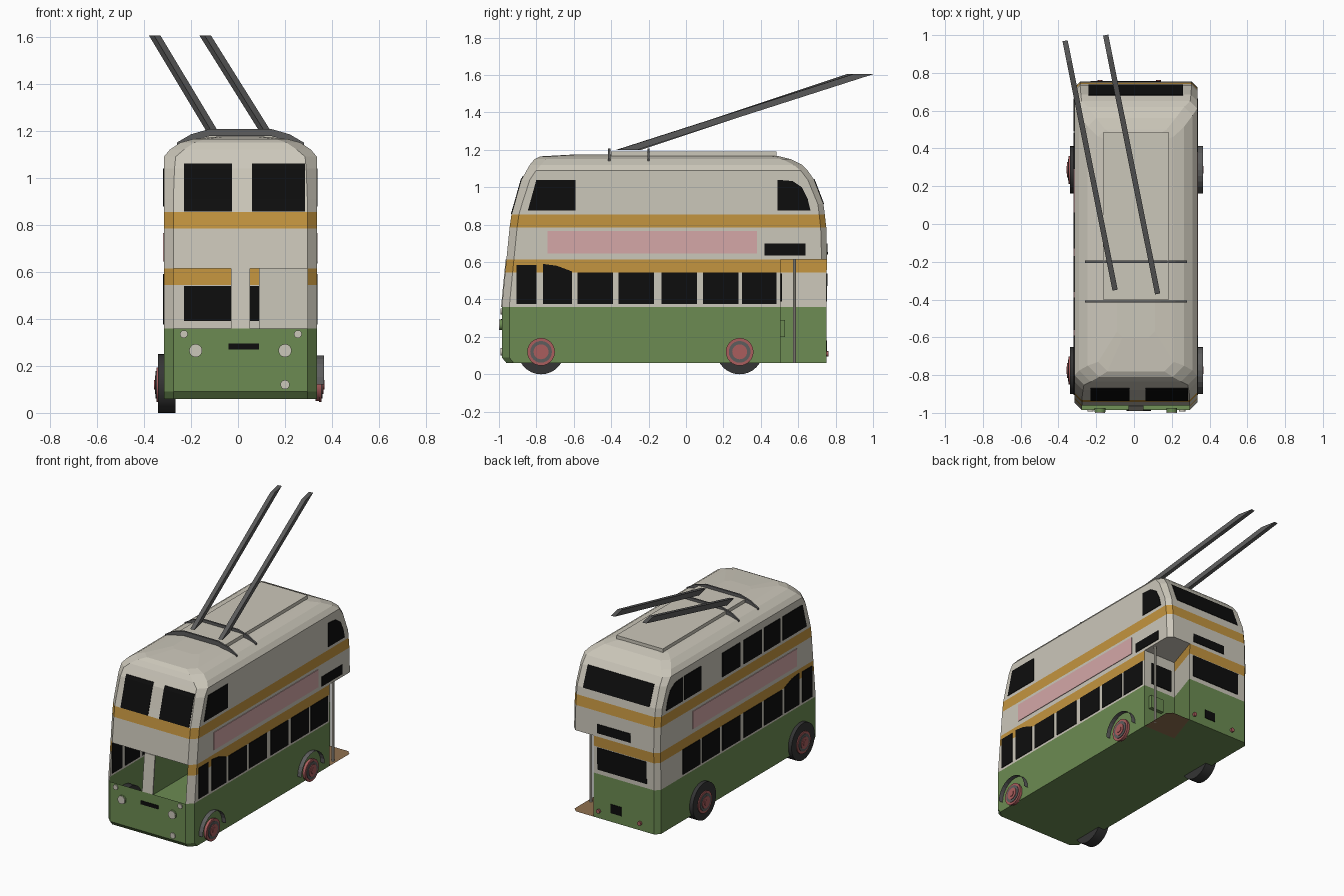
import bpy, bmesh, math
from mathutils import Vector, Matrix

cube = bpy.data.objects.get("Cube")
if cube:
    bpy.data.objects.remove(cube)


def material(name, r, g, b):
    m = bpy.data.materials.new(name)
    m.use_nodes = True
    m.diffuse_color = (r, g, b, 1)
    m.node_tree.nodes["Principled BSDF"].inputs["Base Color"].default_value = (r, g, b, 1)
    return m


CREAM = material("cream", .60, .57, .49)
GREEN = material("green", .15, .26, .085)
ORANGE = material("orange", .55, .30, .05)
PINK = material("pink", .66, .39, .39)
BLACK = material("black", .004, .004, .004)
RED = material("dull red", .40, .11, .11)
GREY = material("dark grey", .11, .11, .11)
TYRE = material("tyre", .035, .035, .035)
BROWN = material("brown", .28, .165, .08)

CX, HW = .01, .325          # body centre line and half width
RIGHT, LEFT = CX + HW, CX - HW


def finish(name, bm, mats):
    bmesh.ops.recalc_face_normals(bm, faces=bm.faces)
    me = bpy.data.meshes.new(name)
    bm.to_mesh(me)
    bm.free()
    for m in mats:
        me.materials.append(m)
    ob = bpy.data.objects.new(name, me)
    bpy.context.scene.collection.objects.link(ob)
    return ob


def prism(name, pts, offset, mat):
    """Flat polygon extruded by an offset vector."""
    bm = bmesh.new()
    off = Vector(offset)
    a = [bm.verts.new(p) for p in pts]
    b = [bm.verts.new(Vector(p) + off) for p in pts]
    bm.faces.new(a)
    bm.faces.new(b[::-1])
    for i in range(len(a)):
        j = (i + 1) % len(a)
        bm.faces.new((a[i], b[i], b[j], a[j]))
    return finish(name, bm, [mat])


def box(name, x0, x1, y0, y1, z0, z1, mat):
    return prism(name, [(x0, y0, z0), (x1, y0, z0), (x1, y1, z0), (x0, y1, z0)], (0, 0, z1 - z0), mat)


def disc(name, loc, r, depth, axis, mat, sides=24):
    bm = bmesh.new()
    turn = Vector((0, 0, 1)).rotation_difference(Vector(axis)).to_matrix().to_4x4()
    bmesh.ops.create_cone(bm, cap_ends=True, segments=sides, radius1=r, radius2=r, depth=depth,
                          matrix=Matrix.Translation(loc) @ turn)
    ob = finish(name, bm, [mat])
    bpy.ops.object.select_all(action='DESELECT')
    ob.select_set(True)
    bpy.context.view_layer.objects.active = ob
    bpy.ops.object.shade_smooth_by_angle()
    return ob


# Body levels: height, front y, rear y, half width, corner cut
LEVELS = [(.06, -.96, .75, HW, .04), (.09, -.985, .75, HW, .04), (.36, -.985, .75, HW, .04),
          (.545, -.967, .752, HW, .04), (.615, -.96, .755, HW, .04), (.785, -.943, .75, HW, .04),
          (.855, -.933, .742, HW, .04), (.91, -.917, .735, HW, .04), (1.04, -.88, .685, HW, .045),
          (1.09, -.852, .65, HW, .05), (1.12, -.835, .62, .30, .06), (1.15, -.81, .56, .255, .06),
          (1.165, -.78, .50, .20, .05), (1.175, -.60, .45, .10, .03)]
DECK = 4                    # level of the upper deck floor
PLATFORM_Y = .505


def end_y(z, col):
    for a, b in zip(LEVELS, LEVELS[1:]):
        if a[0] <= z <= b[0]:
            return a[col] + (b[col] - a[col]) * (z - a[0]) / (b[0] - a[0])


def build_body():
    bm = bmesh.new()
    rings = []
    for z, f, r, w, c in LEVELS:
        d = c * .75
        pts = [(c - w, f), (w - c, f), (w, f + c), (w, min(PLATFORM_Y, r - d - .01)), (w, r - d),
               (w - d, r), (min(.16, w - d - .01), r), (d - w, r), (-w, r - d), (-w, f + c)]
        if len(rings) <= DECK:
            pts.append((.08, PLATFORM_Y))      # inner corner of the platform
        rings.append([bm.verts.new((x + CX, y, z)) for x, y in pts])

    def face(vs, mat):
        bm.faces.new(vs).material_index = mat

    shell = [(i, (i + 1) % 10) for i in range(10)]
    for k in range(len(LEVELS) - 1):
        lo, hi = rings[k], rings[k + 1]
        z = (LEVELS[k][0] + LEVELS[k + 1][0]) / 2
        colour = 1 if z < .36 else 2 if .545 < z < .615 or .785 < z < .855 else 0
        pairs = list(shell)
        if k < DECK:                           # open platform at the rear corner
            pairs = [p for p in shell if p[0] not in (3, 4, 5)] + [(3, 10), (10, 6)]
        if .36 < z < .615:                     # open cab front
            pairs.remove((0, 1))
        for a, b in pairs:
            face((lo[a], lo[b], hi[b], hi[a]), 0 if (a == 3 and b == 10 and z > .36) else colour)
    face(rings[-1], 0)
    face([rings[0][i] for i in (0, 1, 2, 3, 10, 6, 7, 8, 9)], 1)
    face([rings[0][i] for i in (3, 4, 5, 6, 10)], 3)
    face([rings[DECK][i] for i in (3, 4, 5, 6, 10)], 0)
    finish("body_shell", bm, [CREAM, GREEN, ORANGE, BROWN])


build_body()


def end_plate(name, x0, x1, z0, z1, col, mat):
    """Thin plate that follows the slope of the front (col 1) or rear (col 2)."""
    zs = [z0] + [l[0] for l in LEVELS if z0 < l[0] < z1] + [z1]
    side = [(end_y(z, col) - .004, z) for z in zs]
    outline = side + [(y + .008, z) for y, z in side[::-1]]
    prism(name, [(x0, y, z) for y, z in outline], (x1 - x0, 0, 0), mat)


def side_plate(name, x, outline, mat):
    prism(name, [(x - .004, y, z) for y, z in outline], (.008, 0, 0), mat)


def rect(y0, y1, z0, z1):
    return [(y0, z0), (y1, z0), (y1, z1), (y0, z1)]


# Front and rear windows, signs and cab pillar
end_plate("front_upper_window_right", -.23, -.025, .857, 1.06, 1, BLACK)
end_plate("front_upper_window_left", .06, .285, .857, 1.06, 1, BLACK)
end_plate("cab_pillar", -.03, .05, .36, .615, 1, CREAM)
end_plate("front_sign", -.04, .09, .27, .295, 1, BLACK)
end_plate("rear_upper_window", -.24, .26, .91, 1.045, 2, BLACK)
end_plate("rear_sign", -.11, .14, .64, .70, 2, BLACK)
end_plate("rear_lower_window", -.23, .14, .39, .54, 2, BLACK)
end_plate("rear_number_plate", -.04, .04, .12, .18, 2, BLACK)

# Side windows and panels
LOWER = [(-.58, -.39), (-.36, -.17), (-.13, .06), (.09, .28), (.30, .485)]
UPPER = [(-.56, -.39), (-.36, -.17), (-.13, .06), (.29, .47)]
UPPER_FRONT = [(-.845, .877), (-.59, .877), (-.59, 1.04), (-.80, 1.04)]
UPPER_REAR = [(.49, .877), (.665, .877), (.65, .94), (.62, 1.0), (.57, 1.033), (.49, 1.04)]
CAB = [(-.765, .375), (-.61, .375), (-.61, .55), (-.69, .58), (-.765, .59)]
for side, x in (("left", RIGHT), ("right", LEFT)):
    side_plate(side + "_advert_panel", x, rect(-.74, .38, .645, .765), PINK)
    side_plate(side + "_cab_door_window", x, rect(-.905, -.80, .375, .585), BLACK)
    side_plate(side + "_cab_window", x, CAB, BLACK)
    side_plate(side + "_upper_front_window", x, UPPER_FRONT, BLACK)
    side_plate(side + "_upper_rear_window", x, UPPER_REAR, BLACK)
    for y0, y1 in LOWER:
        side_plate(side + "_lower_window", x, rect(y0, y1, .375, .545), BLACK)
for y0, y1 in UPPER:
    side_plate("right_upper_window", LEFT, rect(y0, y1, .877, 1.04), BLACK)
side_plate("side_sign", RIGHT, rect(.42, .64, .635, .70), BLACK)

# Platform fittings
box("bulkhead_window", .12, .28, PLATFORM_Y + .001, PLATFORM_Y + .007, .39, .54, BLACK)
box("platform_locker", .2, .3, PLATFORM_Y, .53, .2, .29, GREEN)
disc("platform_pole", (.31, .58, .34), .009, .56, (0, 0, 1), CREAM, 10)

# Lamps
for x, z, r in ((-.18, .265, .028), (.2, .265, .028), (.2, .12, .02), (-.23, .335, .017), (.255, .335, .017)):
    if r > .025:
        disc("headlamp_case", (x, -.985, z), r, .02, (0, 1, 0), GREEN)
    disc("front_lamp", (x, -.987 - (.008 if r > .025 else 0), z), r * .97, .01, (0, 1, 0), CREAM)
for x in (-.18, .13):
    disc("tail_lamp", (x, .755, .11), .014, .016, (0, 1, 0), RED, 12)


# Wheels: full tyres on one side, arched guards with hubs on the other
def arch(name, x0, x1, y, z, r):
    bm = bmesh.new()
    rows = []
    for i in range(13):
        t = math.pi * i / 12
        rows.append([bm.verts.new((x, y + r * math.cos(t), z + r * math.sin(t))) for x in (x0, x1)])
    for a, b in zip(rows, rows[1:]):
        bm.faces.new((a[0], a[1], b[1], b[0]))
    finish(name, bm, [GREY])


for y in (-.775, .287):
    disc("tyre", (-.3025, y, .125), .125, .075, (1, 0, 0), TYRE, 32)
    arch("wheel_guard", RIGHT, .365, y, .12, .125)
    for x, s in ((-.34, -1), (.35, 1)):
        for r, depth in ((.074, .012), (.058, .02), (.04, .028), (.02, .036)):
            disc("wheel_hub", (x, y, .12), r, depth, (1, 0, 0), GREY if r == .058 else RED)
    disc("hub_drum", (.34, y, .12), .07, .02, (1, 0, 0), RED)

# Roof walkway, arched mounting bars and trolley booms
box("roof_walkway", -.165, .185, -.4, .485, 1.155, 1.19, CREAM)
ARCH = [(-.26, 1.15), (-.2, 1.185), (-.12, 1.208), (.14, 1.208), (.22, 1.185), (.28, 1.15)]
for y in (-.41, -.2):
    outline = ARCH + [(x, z - .03) for x, z in ARCH[::-1]]
    prism("boom_mount", [(x, y - .006, z) for x, z in outline], (0, .012, 0), GREY)
for base, tip in (((-.10, -.35), (-.365, .97)), ((.125, -.37), (-.15, 1.0))):
    run = Vector((tip[0] - base[0], tip[1] - base[1], 0))
    along = run.normalized() * .11
    across = Vector((run.y, -run.x, 0)).normalized() * .014
    start = Vector((base[0], base[1], 1.2))
    prism("trolley_boom", [start - across, start + across, start + along + across, start + along - across],
          run - along + Vector((0, 0, .405)), GREY)
